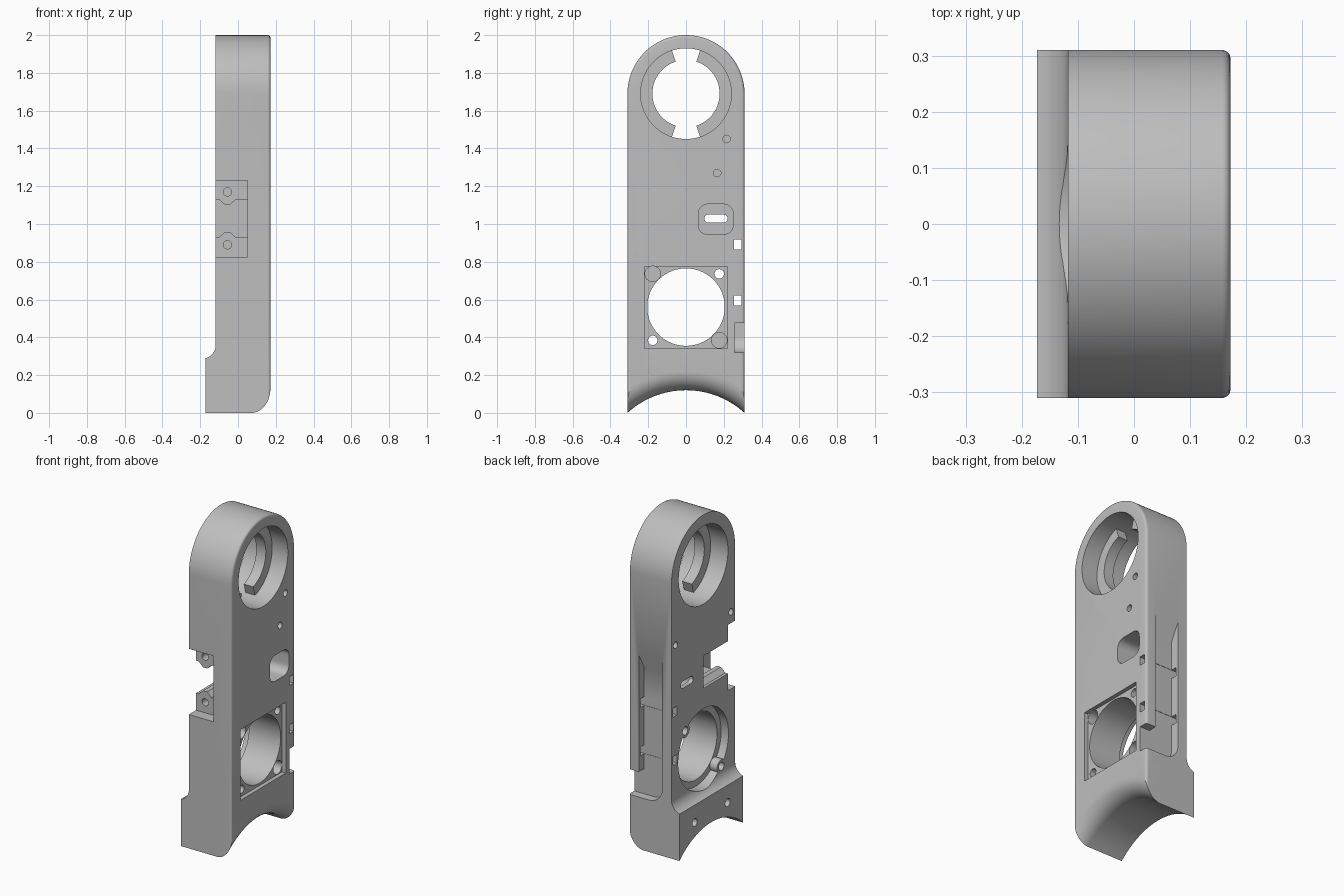
import bpy, bmesh
from math import sin, cos, pi, radians

cube = bpy.data.objects.get("Cube")
if cube:
    bpy.data.objects.remove(cube)

grey = bpy.data.materials.new("plain_grey")
grey.use_nodes = True
colour = (0.52, 0.52, 0.52, 1)
grey.diffuse_color = colour
grey.node_tree.nodes["Principled BSDF"].inputs["Base Color"].default_value = colour

BACK, FACE, HALF = -0.118, 0.172, 0.31   # side planes and half depth
OUT = 0.4                                # cutters overshoot to here
EYE_Z, FAN_Z = 1.69, 0.56


def loft(name, rings):
    """Skin a row of equal-length closed rings and cap both ends."""
    bm = bmesh.new()
    rows = [[bm.verts.new(p) for p in ring] for ring in rings]
    n = len(rows[0])
    for a, b in zip(rows, rows[1:]):
        for i in range(n):
            j = (i + 1) % n
            bm.faces.new((a[i], a[j], b[j], b[i]))
    bm.faces.new(rows[0])
    bm.faces.new(rows[-1])
    bmesh.ops.recalc_face_normals(bm, faces=bm.faces)
    mesh = bpy.data.meshes.new(name)
    bm.to_mesh(mesh)
    bm.free()
    mesh.materials.append(grey)
    ob = bpy.data.objects.new(name, mesh)
    bpy.context.collection.objects.link(ob)
    return ob


def prism_x(profile, x0, x1, name="cutter"):
    return loft(name, [[(x, y, z) for y, z in profile] for x in (x0, x1)])


def prism_y(profile, y0, y1, name="cutter"):
    return loft(name, [[(x, y, z) for x, z in profile] for y in (y0, y1)])


def arc(cx, cz, r, a0, a1, n=8):
    return [(cx + r * cos(radians(a0 + (a1 - a0) * i / n)),
             cz + r * sin(radians(a0 + (a1 - a0) * i / n))) for i in range(n + 1)]


def circle(cx, cz, r, n=32):
    return arc(cx, cz, r, 0, 360, n)[:-1]


def rect(a0, a1, b0, b1, r=0):
    if not r:
        return [(a0, b0), (a1, b0), (a1, b1), (a0, b1)]
    return (arc(a1 - r, b1 - r, r, 0, 90) + arc(a0 + r, b1 - r, r, 90, 180)
            + arc(a0 + r, b0 + r, r, 180, 270) + arc(a1 - r, b0 + r, r, 270, 360))


def combine(target, tool, operation="DIFFERENCE"):
    mod = target.modifiers.new("cut", "BOOLEAN")
    mod.operation, mod.solver, mod.object = operation, "EXACT", tool
    bpy.context.view_layer.objects.active = target
    bpy.ops.object.modifier_apply(modifier=mod.name)
    bpy.data.objects.remove(tool)


def stadium(x, inset):
    w = HALF - inset
    return [(x, y, z) for y, z in arc(0, EYE_Z, w, 0, 180, 64) + [(-w, -0.2), (w, -0.2)]]


# Main body: round-topped slab with softened outer edge, trimmed to the foot profile
soft = 0.015
rings = [stadium(-OUT, 0)]
for i in range(6):
    a = i / 5 * pi / 2
    rings.append(stadium(FACE - soft + soft * sin(a), soft * (1 - cos(a))))
body = loft("main_body", rings)
foot = ([(OUT, -0.3), (-FACE, -0.3), (-FACE, 0.285)]
        + arc(-FACE - 0.02, 0.36, 0.074, -75, 0) + [(BACK, 2.2), (OUT, 2.2)])
combine(body, prism_y(foot, -OUT, OUT), "INTERSECT")

# Concave underside with a wide rounded outer edge
under_r, under_z, fillet = 0.46, -0.34, 0.1
steps = [(-OUT, under_r)]
for i in range(11):
    a = i / 10 * pi / 2
    steps.append((FACE - fillet + fillet * sin(a), under_r + fillet * (1 - cos(a))))
steps.append((OUT, under_r + fillet))
combine(body, loft("cutter", [[(x, y, z) for y, z in circle(0, under_z, r, 160)]
                              for x, r in steps]))

# Large upper opening and fan opening, both right through
combine(body, prism_x(circle(0, EYE_Z, 0.24, 96), -OUT, OUT))
combine(body, prism_x(circle(0, FAN_Z, 0.205, 96), -OUT, OUT))

# Square fan seat, with two screw holes and two blind holes in the corners
seat = FACE - 0.025
corner = 0.176
combine(body, prism_x(rect(-0.22, 0.22, FAN_Z - 0.22, FAN_Z + 0.215), seat, OUT))

# Ring recess round the fan opening on the inner side, leaving two bosses
ring = prism_x(circle(0, FAN_Z, 0.245, 96), -OUT, BACK + 0.05)
for s in (1, -1):
    combine(ring, prism_x(circle(s * corner, FAN_Z + s * corner, 0.042), -0.5, OUT))
combine(body, ring)
for s in (1, -1):
    combine(body, prism_x(circle(s * corner, FAN_Z + s * corner, 0.025), -OUT, OUT))
    combine(body, prism_x(circle(-s * corner, FAN_Z + s * corner, 0.041), seat - 0.06, OUT))

# Rounded socket with a through slot
combine(body, prism_x(rect(0.065, 0.25, 0.945, 1.105, 0.05), -0.09, OUT))
combine(body, prism_x(rect(0.098, 0.22, 1.007, 1.05, 0.02), -OUT, 0))

# Small blind holes on both broad faces
for y, z in ((0.215, 1.45), (0.165, 1.27)):
    combine(body, prism_x(circle(y, z, 0.02, 20), FACE - 0.06, OUT))
for s in (1, -1):
    combine(body, prism_x(circle(s * 0.27, 1.3, 0.02, 20), -OUT, BACK + 0.06))
    combine(body, prism_x(circle(s * 0.16, 0.18, 0.024, 20), -OUT, -FACE + 0.1))

# Long rear channel with a ramped top, open to the side at its lower end
floor = 0.257
ramp = [(floor, 0.4), (OUT, 0.4), (OUT, 1.36), (floor, 1.1)]
combine(body, prism_x(ramp, -0.055, 0.105))
exit_shape = arc(0.035, 0.41, 0.09, 180, 270) + [(OUT, 0.32), (OUT, 0.475), (-0.055, 0.475)]
combine(body, prism_y(exit_shape, floor, OUT))
for z in (0.595, 0.892):
    combine(body, prism_x(rect(0.255, 0.295, z - 0.027, z + 0.027), -OUT, OUT))

# Stepped front notch with V ridges and screw holes
mid, gap = 1.03, 0.1
combine(body, prism_y(rect(-OUT, 0.05, 0.825, 1.23), -OUT, -0.24))
ridge = [(-OUT, gap), (-0.1, gap), (-0.07, gap - 0.028), (-0.042, gap - 0.028),
         (-0.012, gap), (0.05, gap)]
notch = [(x, mid + h) for x, h in ridge] + [(x, mid - h) for x, h in reversed(ridge)]
combine(body, prism_y(notch, -OUT, 0))
for s in (1, -1):
    combine(body, prism_y(circle(-0.056, mid + s * 0.14, 0.022, 20), -0.3, -0.1))

# Two curved retaining tabs inside the upper opening
tabs = []
for side, start in (("rear", -72), ("front", 108)):
    sections = []
    for i in range(41):
        a = radians(start + 144 * i / 40)
        sections.append([(x, r * cos(a), EYE_Z + r * sin(a))
                         for x, r in ((0.0, 0.178), (0.065, 0.178), (0.065, 0.245), (0.0, 0.245))])
    tabs.append(loft(side + "_retaining_tab", sections))

# Smooth shading with sharp edges kept
bpy.ops.object.select_all(action="DESELECT")
for ob in [body] + tabs:
    ob.select_set(True)
bpy.context.view_layer.objects.active = body
bpy.ops.object.shade_smooth_by_angle(angle=radians(30))
